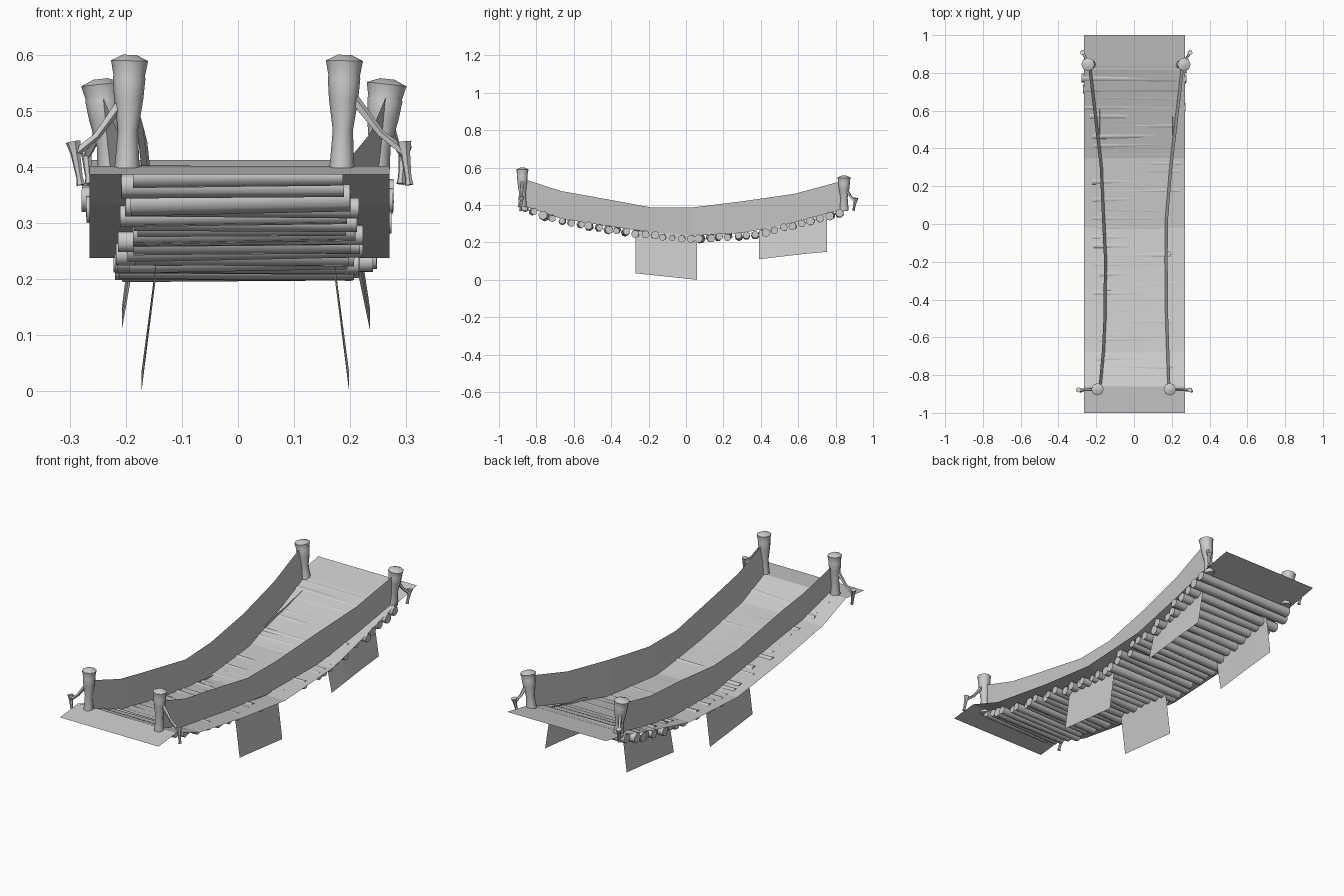
import bpy, random
from mathutils import Vector

random.seed(7)
cube = bpy.data.objects.get("Cube")
if cube:
    bpy.data.objects.remove(cube)

wood = bpy.data.materials.new("weathered_grey")
wood.use_nodes = True
grey = (0.6, 0.6, 0.6, 1)
wood.diffuse_color = grey
wood.node_tree.nodes["Principled BSDF"].inputs["Base Color"].default_value = grey


def add_mesh(name, verts, faces, smooth=False):
    mesh = bpy.data.meshes.new(name)
    mesh.from_pydata(verts, [], faces)
    mesh.update()
    obj = bpy.data.objects.new(name, mesh)
    bpy.context.collection.objects.link(obj)
    mesh.materials.append(wood)
    if smooth:
        bpy.ops.object.select_all(action='DESELECT')
        obj.select_set(True)
        bpy.context.view_layer.objects.active = obj
        bpy.ops.object.shade_smooth_by_angle(angle=1.0)
    return obj


def sheet(name, edge_a, edge_b):
    """Thin surface spanned between two edges with equal point counts."""
    n = len(edge_a)
    faces = [(i, i + 1, n + i + 1, n + i) for i in range(n - 1)]
    return add_mesh(name, edge_a + edge_b, faces)


def tube(name, rings, sides, spin=0.0):
    """Closed round solid through (centre, radius) rings."""
    from math import cos, sin, tau
    axis = (Vector(rings[-1][0]) - Vector(rings[0][0])).normalized()
    u = axis.orthogonal().normalized()
    w = axis.cross(u)
    verts, faces = [], []
    for centre, r in rings:
        for k in range(sides):
            a = tau * k / sides + spin
            verts.append(Vector(centre) + r * (cos(a) * u + sin(a) * w))
    for j in range(len(rings) - 1):
        for k in range(sides):
            a, b = j * sides + k, j * sides + (k + 1) % sides
            faces.append((a, b, b + sides, a + sides))
    faces.append(tuple(reversed(range(sides))))
    faces.append(tuple(range(len(verts) - sides, len(verts))))
    return add_mesh(name, verts, faces, True)


def sample(table, y):
    """Linear interpolation in a list of (y, value)."""
    for (y0, v0), (y1, v1) in zip(table, table[1:]):
        if y <= y1:
            return v0 + (v1 - v0) * (y - y0) / (y1 - y0)
    return table[-1][1]


# Sagging deck surface
DECK = [(-1, .387), (-.86, .402), (-.68, .335), (-.34, .278), (-.02, .238),
        (.35, .257), (.62, .322), (.84, .383), (1, .413)]
sheet("deck", [(-.265, y, z) for y, z in DECK], [(.27, y, z) for y, z in DECK])

# Round cross logs carrying the deck
HALF = [(-.86, .195), (0, .205), (.4, .23), (.82, .272)]
COUNT = 35
for i in range(COUNT):
    y = -.86 + 1.68 * i / (COUNT - 1) + random.uniform(-.006, .006)
    r = random.uniform(.02, .026)
    h = sample(HALF, y)
    x0 = -h + random.uniform(-.015, .02)
    x1 = h + .01 + random.uniform(-.02, .015)
    z = sample(DECK, y) - r * .88
    tilt, yaw = random.uniform(-.004, .004), random.uniform(-.006, .006)
    tube(f"cross_log_{i + 1}", [((x0, y - yaw, z - tilt), r),
                                ((x1, y + yaw, z + tilt), r * random.uniform(.8, 1))],
         7, random.uniform(0, 1))

# Side rails: tall thin panels that follow the sag
TOP = [(-.87, .54), (-.67, .475), (-.5, .445), (-.18, .386), (.03, .386),
       (.3, .42), (.58, .46), (.84, .53)]
RAIL_X = {"right": [(-.87, -.18), (-.6, -.155), (-.2, -.15), (0, -.16), (.3, -.173), (.84, -.235)],
          "left": [(-.87, .185), (-.4, .17), (0, .17), (.3, .195), (.84, .258)]}
for side, path in RAIL_X.items():
    s = 1 if side == "left" else -1
    upper = [(sample(path, y) + s * .008, y, z) for y, z in TOP]
    lower = [(sample(path, y) - s * .008, y, sample(DECK, y) - .005) for y, z in TOP]
    sheet(f"{side}_rail", upper, lower)

# Hanging boards under the deck: (y, top z, bottom z) at each corner
FRONT = [(-.27, .262, .035), (.06, .237, 0)]
BACK = [(.39, .262, .11), (.5, .313, .123), (.62, .33, .137), (.755, .362, .15)]
for name, pts, top_x, low_x in (
        ("front_right_hanging_board", FRONT, -.142, -.172),
        ("front_left_hanging_board", FRONT, .168, .198),
        ("back_right_hanging_board", BACK, -.18, -.207),
        ("back_left_hanging_board", BACK, .203, .235)):
    sheet(name, [(top_x, y, t) for y, t, b in pts], [(low_x, y, b) for y, t, b in pts])

# Posts with a waisted trunk and flared cap: (height fraction, radius)
PROFILE = [(0, .023), (.13, .021), (.36, .018), (.62, .026), (.8, .029), (.82, .028),
           (.95, .033), (1, .012)]


def post(name, base, top, scale):
    b, t = Vector(base), Vector(top)
    tube(name, [(b.lerp(t, f), r * scale) for f, r in PROFILE], 8)


def anchor(name, start, knot, foot):
    """Strap from the post down to a tapered stake."""
    a, k, f = Vector(start), Vector(knot), Vector(foot)
    mid = a.lerp(k, .55) - Vector((0, 0, .012))
    tube(name + "_strap", [(a, .01), (mid, .007), (k, .008)], 5)
    head = k + (k - f) * .35
    tube(name + "_stake", [(head, .014), (k, .009), (f.lerp(k, .25), .006), (f, .008)], 6)


post("front_right_post", (-.198, -.875, .39), (-.193, -.875, .6), 1)
post("front_left_post", (.185, -.875, .39), (.19, -.875, .6), 1)
post("back_right_post", (-.225, .845, .37), (-.245, .845, .557), 1.08)
post("back_left_post", (.245, .845, .37), (.266, .845, .557), 1.08)

anchor("front_right", (-.205, -.875, .52), (-.29, -.88, .425), (-.28, -.885, .368))
anchor("front_left", (.2, -.875, .53), (.298, -.88, .425), (.305, -.885, .368))
anchor("back_right", (-.24, .85, .5), (-.27, .905, .42), (-.265, .895, .37))
anchor("back_left", (.262, .85, .5), (.295, .905, .42), (.29, .895, .37))
